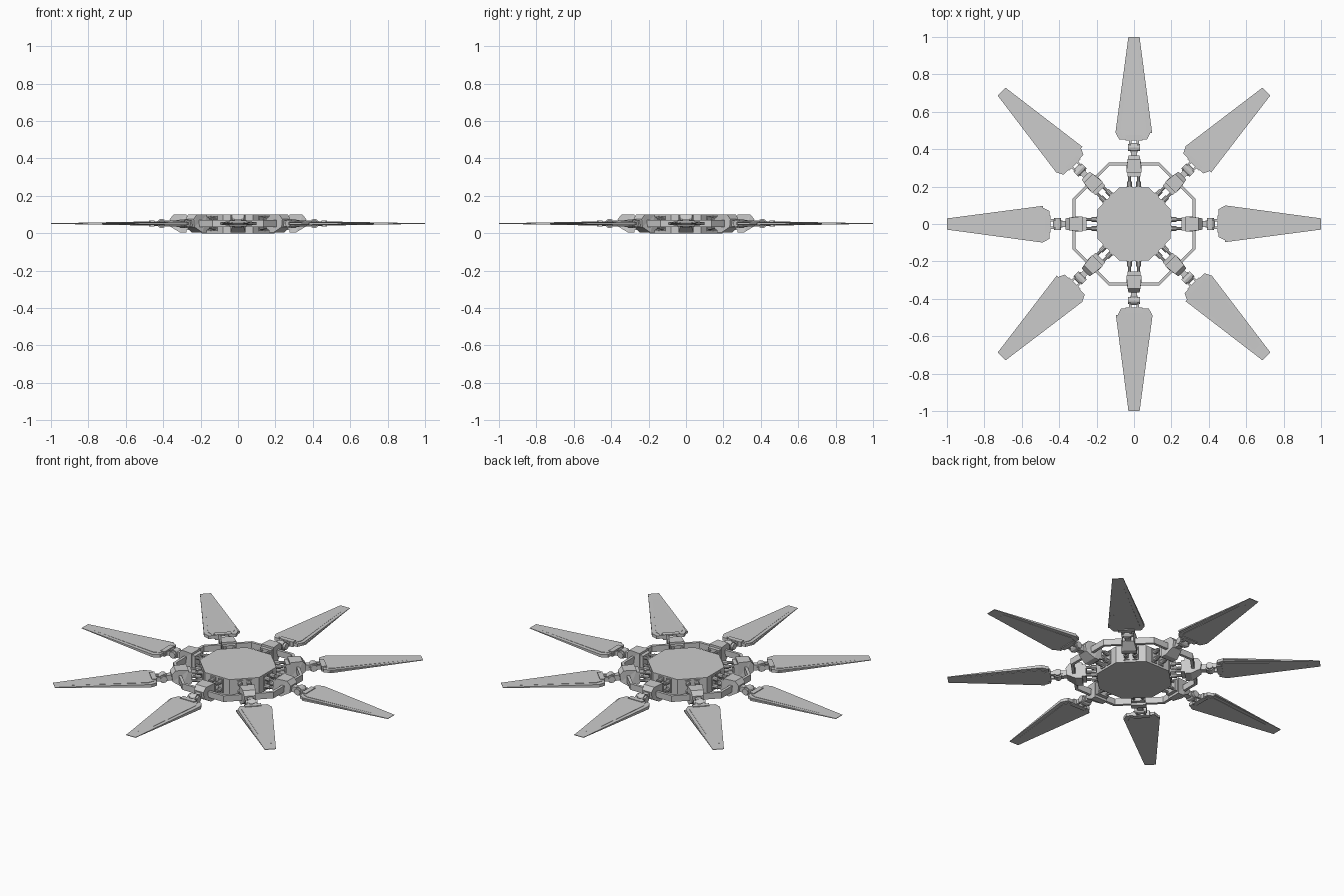
import bpy, bmesh
from math import pi, cos, sin, tan
from mathutils import Matrix

if "Cube" in bpy.data.objects:
    bpy.data.objects.remove(bpy.data.objects["Cube"])

ARMS = 8
MID = 0.052


def make(name, bm, angle=0.0):
    bmesh.ops.recalc_face_normals(bm, faces=bm.faces)
    me = bpy.data.meshes.new(name)
    bm.to_mesh(me)
    bm.free()
    ob = bpy.data.objects.new(name, me)
    ob.rotation_euler[2] = angle
    bpy.context.collection.objects.link(ob)
    return ob


def loft(bm, low, high):
    # closed solid between two matching outlines
    a = [bm.verts.new(p) for p in low]
    b = [bm.verts.new(p) for p in high]
    n = len(a)
    bm.faces.new(a[::-1])
    bm.faces.new(b)
    for i in range(n):
        j = (i + 1) % n
        bm.faces.new((a[i], a[j], b[j], b[i]))


def box(bm, x0, x1, y0, y1, z0, z1):
    loft(bm, [(x0, y0, z0), (x1, y0, z0), (x1, y1, z0), (x0, y1, z0)],
         [(x0, y0, z1), (x1, y0, z1), (x1, y1, z1), (x0, y1, z1)])


def rod(bm, centre, radius, length, axis, sides=10):
    rot = Matrix.Rotation(pi / 2, 4, 'Y' if axis == 'X' else 'X')
    bmesh.ops.create_cone(bm, cap_ends=True, segments=sides, radius1=radius,
                          radius2=radius, depth=length,
                          matrix=Matrix.Translation(centre) @ rot)


def octagon(apothem, z):
    r = apothem / cos(pi / ARMS)
    return [(r * cos((i + .5) * 2 * pi / ARMS), r * sin((i + .5) * 2 * pi / ARMS), z)
            for i in range(ARMS)]


def wedge(bm, outline, t_base, t_tip):
    # thin plate whose thickness falls off linearly toward the tip
    def t(x):
        return t_base + (t_tip - t_base) * (x - .45) / .55
    loft(bm, [(x, y, MID - t(x)) for x, y in outline],
         [(x, y, MID + t(x)) for x, y in outline])


# central hub
bm = bmesh.new()
loft(bm, octagon(.194, 0), octagon(.194, .1))
make("hub", bm)

# octagonal ring frame
bm = bmesh.new()
rings = [[bm.verts.new(p) for p in octagon(a, z)]
         for a, z in ((.312, .034), (.328, .034), (.328, .07), (.312, .07))]
for k in range(4):
    p, q = rings[k], rings[(k + 1) % 4]
    for i in range(ARMS):
        j = (i + 1) % ARMS
        bm.faces.new((p[i], p[j], q[j], q[i]))
make("ring_frame", bm)


def strut(angle):
    # twin rods with sleeves and cross ties from hub to bracket
    bm = bmesh.new()
    for s in (-1, 1):
        for z in (.03, .075):
            rod(bm, (.235, s * .024, z), .008, .12, 'X')
            rod(bm, (.207, s * .024, z), .013, .04, 'X')
        box(bm, .19, .2, s * .024 - .016, s * .024 + .016, .012, .092)
    box(bm, .255, .28, -.036, .036, .018, .088)
    make("strut_rods", bm, angle)


def bracket(angle):
    # chamfered block carrying the ring, narrowing to the hinge
    prof = [(.275, .004), (.31, .004), (.36, .034), (.365, .075), (.345, .1), (.275, .1)]
    bm = bmesh.new()
    half = [.041, .041, .03, .03, .034, .041]
    loft(bm, [(x, -h, z) for (x, z), h in zip(prof, half)],
         [(x, h, z) for (x, z), h in zip(prof, half)])
    bmesh.ops.triangulate(bm, faces=[f for f in bm.faces if len(f.verts) > 4])
    make("arm_bracket", bm, angle)


def hinge(angle):
    # neck, knuckle cylinder and two outer lugs
    bm = bmesh.new()
    box(bm, .35, .40, -.016, .016, .036, .068)
    rod(bm, (.408, 0, MID), .025, .04, 'Y', 12)
    for s in (-1, 1):
        rod(bm, (.408, s * .026, MID), .019, .012, 'Y', 12)
        box(bm, .405, .465, s * .02 - .006, s * .02 + .006, .04, .064)
    make("hinge_knuckle", bm, angle)


def blade(angle):
    bm = bmesh.new()
    # main plate
    wedge(bm, [(.453, -.07), (.453, .08), (.49, .099), (1, .03), (1, -.03), (.49, -.088)],
          .009, .0015)
    # trailing flap
    wedge(bm, [(.485, -.08), (.487, -.097), (.99, -.031), (.99, -.025)], .005, .001)
    # raised centre panel
    wedge(bm, [(.465, -.055), (.465, .06), (.5, .075), (.93, .02), (.93, -.02), (.5, -.068)],
          .0115, .0015)
    # root collar
    box(bm, .447, .475, -.045, .045, .037, .067)
    make("blade", bm, angle)


for i in range(ARMS):
    a = i * 2 * pi / ARMS
    strut(a)
    bracket(a)
    hinge(a)
    blade(a)
